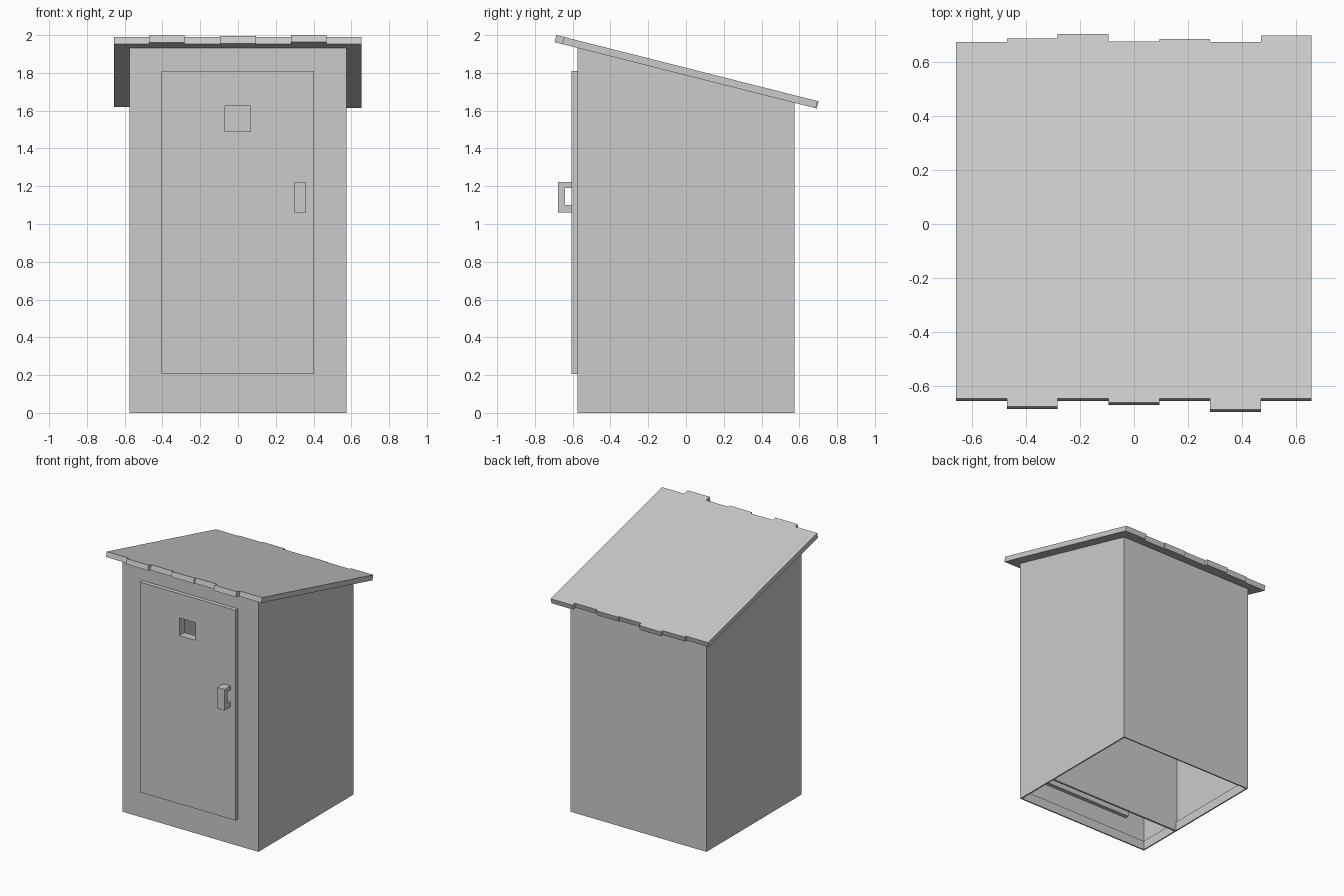
import bpy
from mathutils import Vector

if "Cube" in bpy.data.objects:
    bpy.data.objects.remove(bpy.data.objects["Cube"])

W = 0.575            # half width of the hut
SLOPE = 0.253        # roof falls towards the back
WINDOW = (-0.07, 0.065, 1.49, 1.625)


def make(name, verts, faces):
    me = bpy.data.meshes.new(name)
    me.from_pydata([tuple(v) for v in verts], [], faces)
    me.update()
    ob = bpy.data.objects.new(name, me)
    bpy.context.collection.objects.link(ob)
    return ob


def prism(name, points, offset):
    """Closed solid: a polygon swept along an offset vector."""
    n = len(points)
    pts = [Vector(p) for p in points]
    verts = pts + [p + Vector(offset) for p in pts]
    faces = [list(range(n))[::-1], list(range(n, 2 * n))]
    faces += [(i, (i + 1) % n, n + (i + 1) % n, n + i) for i in range(n)]
    ob = make(name, verts, faces)
    import bmesh
    bm = bmesh.new()
    bm.from_mesh(ob.data)
    bmesh.ops.recalc_face_normals(bm, faces=bm.faces)
    bm.to_mesh(ob.data)
    bm.free()
    return ob


def box(name, x0, x1, y0, y1, z0, z1):
    return prism(name, [(x0, y0, z0), (x1, y0, z0), (x1, y0, z1), (x0, y0, z1)],
                 (0, y1 - y0, 0))


def rect(x0, x1, z0, z1, y):
    return [(x0, y, z0), (x1, y, z0), (x1, y, z1), (x0, y, z1)]


def under_roof(y):
    return 1.788 - SLOPE * y


# Thin walls, open underneath, with a window hole in the front
zf, zb = under_roof(-W), under_roof(W)
verts = rect(-W, W, 0, zf, -W) + rect(*WINDOW, -W) + rect(-W, W, 0, zb, W)
ring = [(i, (i + 1) % 4, 4 + (i + 1) % 4, 4 + i) for i in range(4)]
make("walls", verts, ring + [(9, 8, 11, 10), (1, 9, 10, 2), (8, 0, 3, 11)])

# Low sill strip running round the inside of the walls
for s, side in ((-1, "left"), (1, "right")):
    box(side + "_sill", *sorted((s * W, s * (W - 0.01))), -W, W, 0, 0.07)
for s, side in ((-1, "front"), (1, "back")):
    box(side + "_sill", -W + 0.01, W - 0.01, *sorted((s * W, s * (W - 0.01))), 0, 0.07)

# Door slab with a square window through it
outer = (-0.405, 0.402, 0.205, 1.81)
verts = []
for y in (-0.605, -0.545):
    verts += rect(*outer, y) + rect(*WINDOW, y)
faces = list(ring)
faces += [tuple(8 + i for i in reversed(f)) for f in ring]
for i in range(4):
    j = (i + 1) % 4
    faces += [(j, i, 8 + i, 8 + j), (4 + i, 4 + j, 12 + j, 12 + i)]
make("door", verts, faces)

# C-shaped door handle
grip = [(-0.605, 1.06), (-0.605, 1.10), (-0.64, 1.10), (-0.64, 1.19),
        (-0.605, 1.19), (-0.605, 1.222), (-0.677, 1.222), (-0.677, 1.06)]
prism("door_handle", [(0.30, y, z) for y, z in grip], (0.06, 0, 0))

# Bench inside: front panel and top
box("bench_front", -W, W, -0.225, -0.21, 0, 0.62)
box("bench_top", -W, W, -0.225, W, 0.60, 0.62)

# Roof: one sloping slab with uneven plank ends
edges = [-0.657, -0.47, -0.282, -0.095, 0.094, 0.281, 0.469, 0.655]
front = [-0.645, -0.674, -0.645, -0.66, -0.645, -0.686, -0.645]
back = [0.672, 0.686, 0.702, 0.675, 0.683, 0.672, 0.697]
outline = []
for i, y in enumerate(front):
    outline += [(edges[i], y), (edges[i + 1], y)]
for i, y in reversed(list(enumerate(back))):
    outline += [(edges[i + 1], y), (edges[i], y)]
normal = Vector((0, SLOPE, 1)).normalized()
prism("roof", [(x, y, 1.827 - SLOPE * y) for x, y in outline], normal * -0.039)
